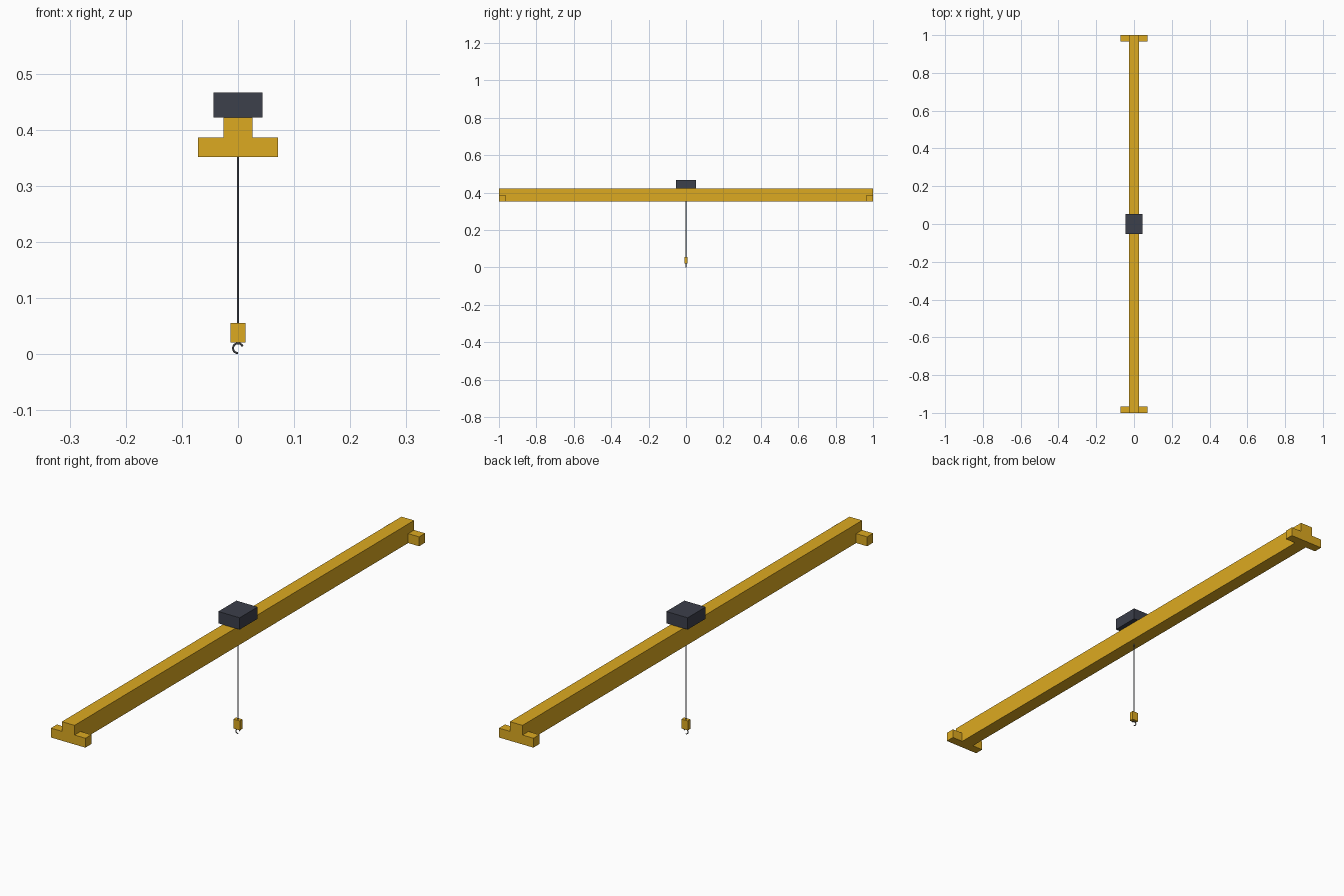
import bpy
from math import cos, sin, radians

cube = bpy.data.objects.get("Cube")
if cube:
    bpy.data.objects.remove(cube, do_unlink=True)


def material(name, colour):
    mat = bpy.data.materials.new(name)
    mat.use_nodes = True
    mat.diffuse_color = (*colour, 1)
    mat.node_tree.nodes["Principled BSDF"].inputs["Base Color"].default_value = (*colour, 1)
    return mat


yellow = material("yellow_paint", (0.72, 0.40, 0.015))
dark = material("dark_paint", (0.045, 0.05, 0.07))
steel = material("steel", (0.16, 0.17, 0.19))


def box(name, half_x, y_range, z_range, mat):
    """Box centred on x = 0, given its y and z extents."""
    (y0, y1), (z0, z1) = y_range, z_range
    bpy.ops.mesh.primitive_cube_add(size=1, location=(0, (y0 + y1) / 2, (z0 + z1) / 2))
    obj = bpy.context.object
    obj.name = name
    obj.scale = (2 * half_x, y1 - y0, z1 - z0)
    bpy.ops.object.transform_apply(location=False, rotation=False, scale=True)
    obj.data.materials.append(mat)
    return obj


# Bridge girder with an end truck at each end
beam_bottom, beam_top = 0.351, 0.422
box("girder", 0.026, (-1, 1), (beam_bottom, beam_top), yellow)
box("front_end_truck", 0.071, (-1, -0.965), (beam_bottom, 0.386), yellow)
box("back_end_truck", 0.071, (0.965, 1), (beam_bottom, 0.386), yellow)

# Trolley on top of the girder
box("trolley", 0.044, (-0.053, 0.053), (beam_top, 0.466), dark)

# Hoist cable and hook block
block_bottom, block_top = 0.021, 0.056
box("hook_block", 0.013, (-0.008, 0.008), (block_bottom, block_top), yellow)
bpy.ops.mesh.primitive_cylinder_add(
    vertices=12, radius=0.0015, depth=beam_top - block_top,
    location=(0, 0, (beam_top + block_top) / 2))
cable = bpy.context.object
cable.name = "hoist_cable"
cable.data.materials.append(steel)
bpy.ops.object.shade_smooth_by_angle()

# Open hook: a three-quarter ring below the block
curve = bpy.data.curves.new("hook", "CURVE")
curve.dimensions = "3D"
curve.bevel_depth = 0.0018
curve.bevel_resolution = 2
curve.use_fill_caps = True
steps = 20
spline = curve.splines.new("POLY")
spline.points.add(steps)
for i, point in enumerate(spline.points):
    angle = radians(20 + 250 * i / steps)
    point.co = (0.0088 * cos(angle), 0, 0.0106 + 0.0088 * sin(angle), 1)
curve.materials.append(steel)
hook = bpy.data.objects.new("hook", curve)
bpy.context.collection.objects.link(hook)
bpy.ops.object.select_all(action="DESELECT")
hook.select_set(True)
bpy.context.view_layer.objects.active = hook
bpy.ops.object.convert(target="MESH")
bpy.ops.object.shade_smooth_by_angle()
